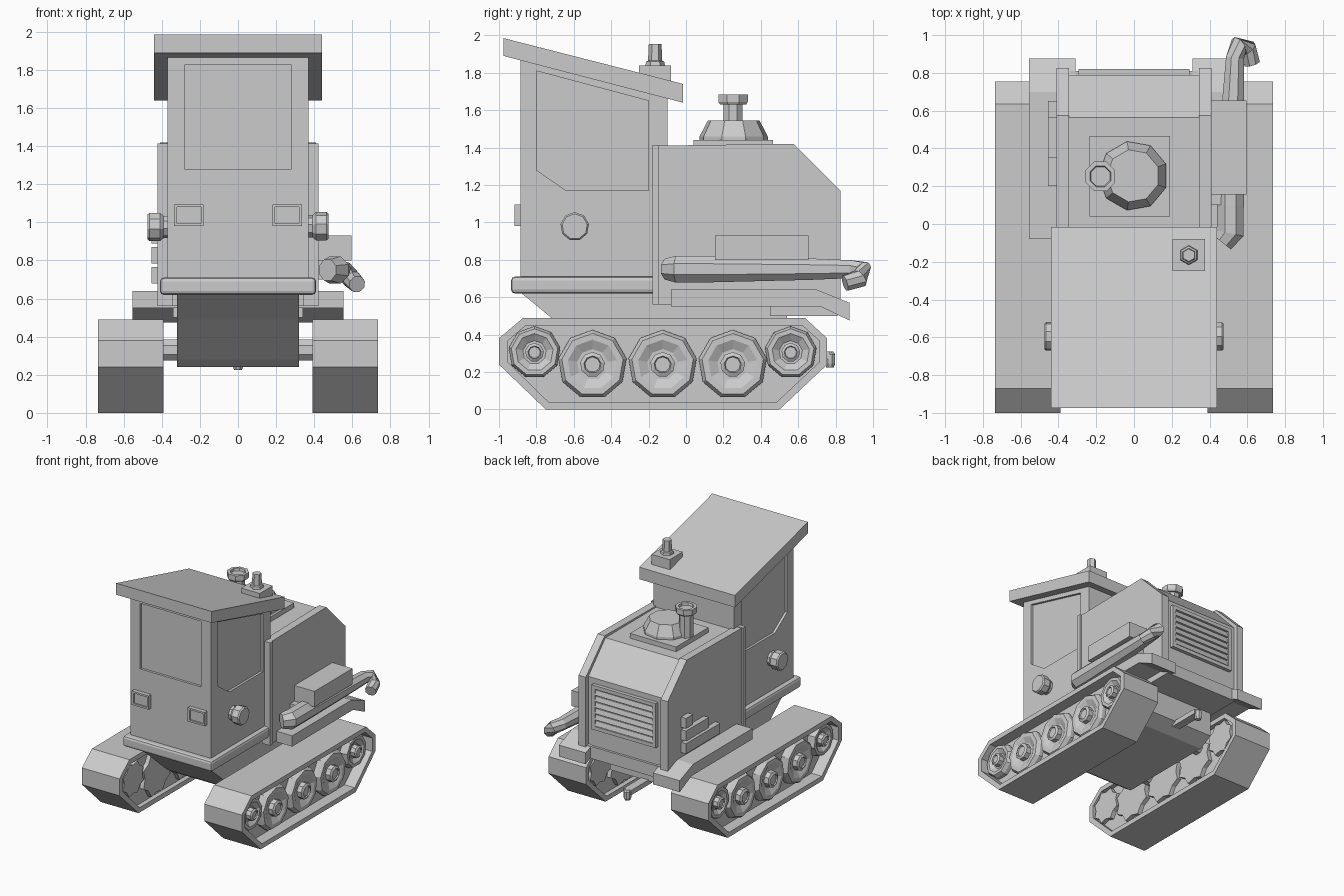
import bpy, bmesh
from math import cos, sin, pi
from mathutils import Vector, Matrix

if "Cube" in bpy.data.objects:
    bpy.data.objects.remove(bpy.data.objects["Cube"])


def finish(name, bm):
    bmesh.ops.recalc_face_normals(bm, faces=bm.faces)
    me = bpy.data.meshes.new(name)
    bm.to_mesh(me)
    bm.free()
    ob = bpy.data.objects.new(name, me)
    bpy.context.collection.objects.link(ob)
    return ob


def prism(name, pts, x0, x1):
    """Extrude a (y, z) outline along x."""
    bm = bmesh.new()
    a = [bm.verts.new((x0, y, z)) for y, z in pts]
    b = [bm.verts.new((x1, y, z)) for y, z in pts]
    n = len(pts)
    bm.faces.new(a)
    bm.faces.new(b)
    for i in range(n):
        j = (i + 1) % n
        bm.faces.new((a[i], a[j], b[j], b[i]))
    return finish(name, bm)


def box(name, x0, x1, y0, y1, z0, z1):
    return prism(name, [(y0, z0), (y1, z0), (y1, z1), (y0, z1)], x0, x1)


def lathe(name, prof, loc, n=8, axis=(0, 0, 1)):
    """Revolve (radius, height) pairs around an axis, capped at both ends."""
    bm = bmesh.new()
    m = Matrix.Translation(loc) @ Vector((0, 0, 1)).rotation_difference(Vector(axis)).to_matrix().to_4x4()
    rings = [[bm.verts.new(m @ Vector((r * cos(2 * pi * (i + .5) / n), r * sin(2 * pi * (i + .5) / n), h)))
              for i in range(n)] for r, h in prof]
    for a, b in zip(rings, rings[1:]):
        for i in range(n):
            j = (i + 1) % n
            bm.faces.new((a[i], a[j], b[j], b[i]))
    bm.faces.new(rings[0])
    bm.faces.new(rings[-1])
    return finish(name, bm)


def tube(name, path, n=8):
    """Sweep rings along (x, y, z, radius) stations; end rings face along the path."""
    bm = bmesh.new()
    P = [Vector(p[:3]) for p in path]
    rings = []
    for k, p in enumerate(path):
        t = (P[min(k + 1, len(P) - 1)] - P[max(k - 1, 0)]).normalized()
        u = t.cross(Vector((0, 0, 1))).normalized()
        v = u.cross(t)
        rings.append([bm.verts.new(P[k] + p[3] * (u * cos(2 * pi * (i + .5) / n) + v * sin(2 * pi * (i + .5) / n)))
                      for i in range(n)])
    for a, b in zip(rings, rings[1:]):
        for i in range(n):
            j = (i + 1) % n
            bm.faces.new((a[i], a[j], b[j], b[i]))
    bm.faces.new(rings[0])
    bm.faces.new(rings[-1])
    return finish(name, bm)


def cut(ob, cutter):
    cutter.hide_render = True
    cutter.hide_viewport = False
    cutter.display_type = 'WIRE'
    mod = ob.modifiers.new("cut", 'BOOLEAN')
    mod.operation = 'DIFFERENCE'
    mod.solver = 'EXACT'
    mod.object = cutter


# Crawler tracks with recessed sides, road wheels and inner gears
track = [(-1, .24), (-.75, 0), (.5, 0), (.755, .24), (.755, .38), (.635, .49), (-.87, .49), (-1, .38)]
rim = [(-.955, .255), (-.735, .04), (.485, .04), (.715, .255), (.715, .365), (.62, .45), (-.855, .45), (-.955, .365)]
wheels = [(-.81, .305, .14), (-.5, .24, .185), (-.125, .24, .185), (.25, .24, .185), (.56, .305, .14)]
for s, side in ((1, "right"), (-1, "left")):
    t = prism(side + "_track", track, s * .39, s * .735)
    cut(t, prism(side + "_outer_recess_cutter", rim, s * .64, s * .8))
    cut(t, prism(side + "_inner_recess_cutter", rim, s * .3, s * .43))
    for i, (y, z, r) in enumerate(wheels):
        lathe(f"{side}_wheel_{i}", [(r, 0), (r, .04), (r * .9, .07), (r * .72, .07), (r * .45, .045),
                                    (r * .36, .045), (r * .36, .085), (r * .25, .095), (r * .22, .085)],
              (s * .63, y, z), 9, (s, 0, 0))
        g = r * 1.03
        star = [(y + (g if k % 2 else g * .82) * cos(pi * k / 8), z + (g if k % 2 else g * .82) * sin(pi * k / 8))
                for k in range(16)]
        prism(f"{side}_gear_{i}", star, s * .395, s * .45)
    for y in (-.3, .3):
        lathe(side + "_axle", [(.06, .25), (.06, .44)], (0, y, .33), 8, (s, 0, 0))

# Chassis and belly
prism("chassis", [(-.89, .63), (-.72, .49), (-.48, .28), (-.42, .24), (.42, .24), (.54, .3), (.54, .63)], -.32, .32)
box("rear_bumper", -.34, .34, .45, .81, .5, .6)
for s, side in ((1, "right"), (-1, "left")):
    prism(side + "_fender", [(-.08, .55), (-.08, .64), (.7, .64), (.875, .57), (.875, .475), (.72, .55)],
          s * .31, s * .555)

# Tow hitch
box("drawbar", -.035, .035, .5, .77, .27, .31)
lathe("hitch_pin", [(.022, 0), (.03, .02), (.03, .07), (.018, .085)], (0, .77, .225), 8)

# Cab floor
floor = box("cab_floor", -.41, .41, -.935, -.15, .62, .71)
bev = floor.modifiers.new("bevel", 'BEVEL')
bev.width, bev.segments = .02, 2

# Cab with recessed windows
cab = prism("cab", [(-.885, .7), (-.1, .7), (-.1, 1.68), (-.885, 1.89)], -.37, .37)
cut(cab, box("windscreen_cutter", -.28, .28, -1, -.865, 1.28, 1.825))
win = [(-.8, 1.28), (-.64, 1.17), (-.2, 1.17), (-.2, 1.65), (-.8, 1.81)]
for s in (1, -1):
    cut(cab, prism("side_window_cutter", win, s * .35, s * .5))
prism("roof", [(-.975, 1.89), (-.015, 1.64), (-.015, 1.74), (-.975, 1.985)], -.44, .44)

# Lamps
for s, side in ((1, "right"), (-1, "left")):
    x0, x1 = sorted((s * .18, s * .335))
    lamp = box(side + "_headlamp", x0, x1, -.918, -.88, .98, 1.095)
    cut(lamp, box(side + "_headlamp_cutter", x0 + .015, x1 - .015, -.95, -.905, .995, 1.08))
    lathe(side + "_side_lamp", [(.06, .36), (.06, .39), (.077, .41), (.077, .465), (.068, .475)],
          (0, -.595, .978), 9, (s, 0, 0))

# Roof beacon
box("beacon_base", .205, .375, -.25, -.08, 1.74, 1.84)
lathe("beacon", [(.052, 0), (.048, .02), (.038, .025), (.034, .115)], (.29, -.165, 1.84), 6)

# Engine hood with raised side panels
side_out = [(-.18, .56), (.825, .56), (.825, 1.17), (.575, 1.42), (-.18, 1.41)]
prism("hood", [(-.12, .56), (.79, .56), (.79, 1.165), (.565, 1.4), (-.12, 1.4)], -.36, .36)
for s, side in ((1, "right"), (-1, "left")):
    prism(side + "_hood_panel", side_out, s * .345, s * .41)
    x0, x1 = sorted((s * .36, s * .422))
    box(side + "_hood_edge", x0, x1, -.18, -.145, .56, 1.415)

# Rear grille
grille = box("grille_frame", -.295, .295, .78, .82, .75, 1.12)
cut(grille, box("grille_cutter", -.265, .265, .8, .9, .78, 1.09))
for i in range(6):
    z = .785 + i * .051
    prism(f"grille_slat_{i}", [(.795, z), (.818, z), (.806, z + .038), (.795, z + .038)], -.265, .265)

# Air cleaner and stack on the hood
box("hood_plate", -.235, .19, .04, .465, 1.39, 1.44)
lathe("air_cleaner", [(.185, 0), (.185, .025), (.14, .11)], (-.005, .255, 1.435), 9)
lathe("stack", [(.055, 0), (.055, .2), (.075, .2), (.085, .215), (.085, .255), (.06, .255), (.055, .235)],
      (-.178, .252, 1.43), 8)

# Exhaust on the right side
prism("exhaust_shield", [(.155, .8), (.655, .8), (.655, .93), (.155, .93)], .39, .595)
tube("muffler", [(.47, -.1, .75, .06), (.51, -.05, .75, .077), (.51, .1, .75, .077),
                 (.525, .66, .75, .062), (.535, .88, .75, .052), (.555, .945, .745, .052),
                 (.6, .93, .7, .05), (.625, .85, .675, .045)])
box("muffler_bracket", .39, .5, .1, .6, .7, .8)

# Louvres on the left side
for i, (y0, z) in enumerate(((.2, .68), (.35, .785), (.56, .89))):
    box(f"louvre_{i}", -.455, -.4, y0, .65, z, z + .085)
